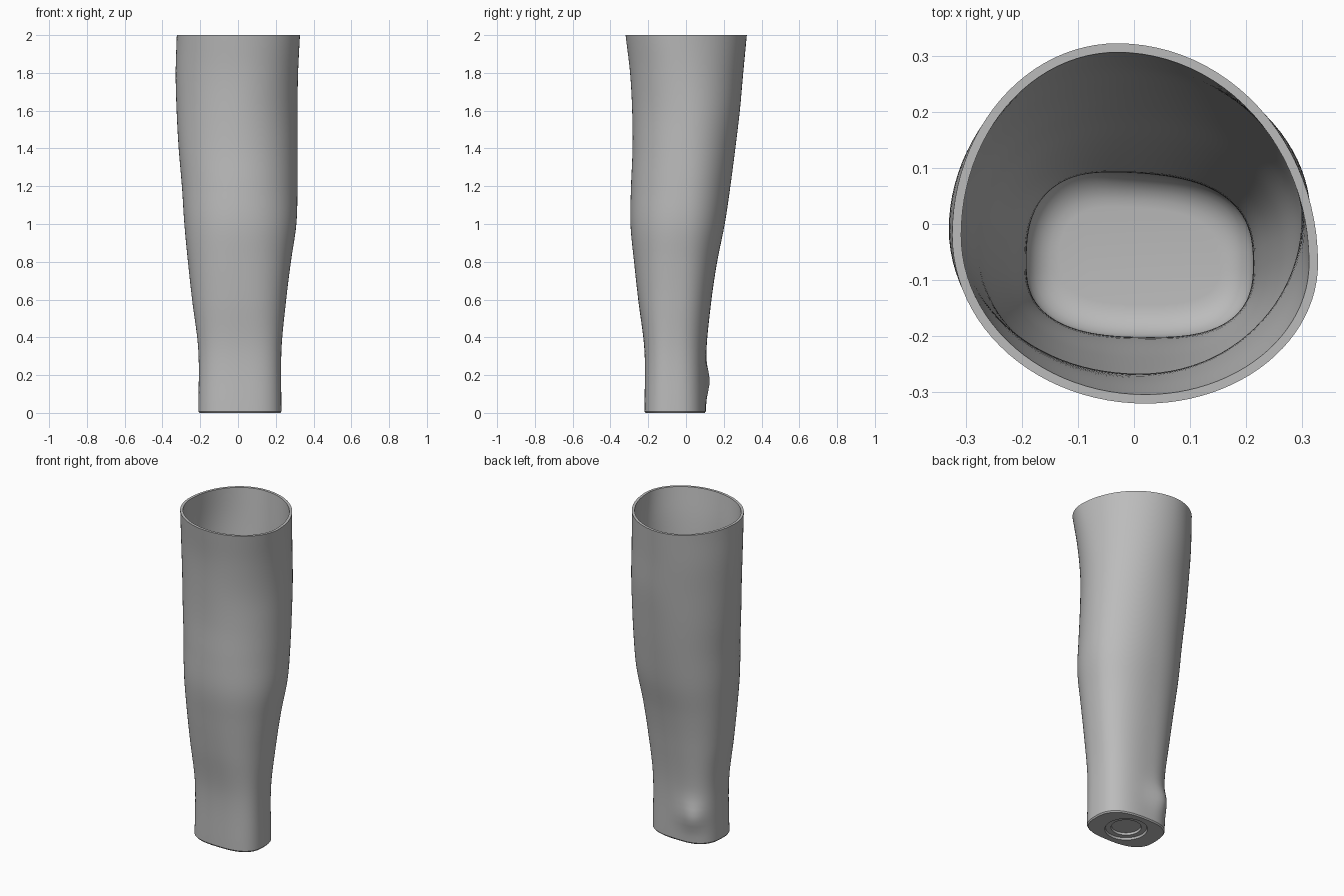
import bpy, bmesh, math

if "Cube" in bpy.data.objects:
    bpy.data.objects.remove(bpy.data.objects["Cube"])

SEG = 96       # points around each section
WALL = 0.016   # shell thickness
FLOOR = 0.05   # height of the inside floor

# Sections: z, x min, x max, y min, y max,
# then y of right/left extremes, x of back/front extremes, squareness
SECTIONS = [
    (0.0, -.21, .23, -.22, .105, -.07, -.07, -.03, .03, 2.7),
    (0.33, -.21, .23, -.22, .108, -.07, -.07, -.03, .03, 2.6),
    (0.6, -.243, .255, -.253, .135, -.05, -.06, -.02, .02, 2.4),
    (0.8, -.265, .28, -.275, .165, -.04, -.05, -.01, .01, 2.3),
    (1.0, -.284, .309, -.294, .205, -.02, -.04, 0, .01, 2.2),
    (1.2, -.297, .315, -.291, .235, 0, -.03, 0, .01, 2.1),
    (1.4, -.314, .315, -.283, .261, .01, -.02, 0, .01, 2.05),
    (1.6, -.325, .315, -.285, .285, .01, -.01, 0, .01, 2.0),
    (1.8, -.33, .318, -.296, .303, -.02, -.01, -.02, .02, 2.0),
    (2.0, -.324, .328, -.32, .322, -.07, -.02, -.03, .02, 2.0),
]


def section_at(z):
    """Smooth interpolation between the key sections."""
    last = len(SECTIONS) - 1
    i = 0
    while i < last - 1 and z > SECTIONS[i + 1][0]:
        i += 1
    p1, p2 = SECTIONS[i], SECTIONS[i + 1]
    p0, p3 = SECTIONS[max(i - 1, 0)], SECTIONS[min(i + 2, last)]
    h = p2[0] - p1[0]
    t = (z - p1[0]) / h
    out = []
    for k in range(1, len(p1)):
        m1 = (p2[k] - p0[k]) / (p2[0] - p0[0]) * h
        m2 = (p3[k] - p1[k]) / (p3[0] - p1[0]) * h
        out.append((2*t**3 - 3*t**2 + 1) * p1[k] + (t**3 - 2*t**2 + t) * m1
                   + (3*t**2 - 2*t**3) * p2[k] + (t**3 - t**2) * m2)
    return out


def outline(z, inset=0.0, shape_z=None):
    """Closed section made of four rounded quadrants, with the rear bump."""
    x0, x1, y0, y1, yr, yl, xb, xf, n = section_at(z if shape_z is None else shape_z)
    pts = []
    for i in range(SEG):
        a = 2 * math.pi * i / SEG
        c, s = math.cos(a), math.sin(a)
        cx = xb if s >= 0 else xf
        cy = yr if c >= 0 else yl
        rx = (x1 - cx if c >= 0 else cx - x0) - inset
        ry = (y1 - cy if s >= 0 else cy - y0) - inset
        x = cx + math.copysign(abs(c) ** (2 / n), c) * rx
        y = cy + math.copysign(abs(s) ** (2 / n), s) * ry
        d = (x + .1)**2 + (y - .1)**2 + (z - .17)**2
        bump = .03 * math.exp(-d / .007)
        pts.append((x - .6 * bump, y + .8 * bump, z))
    return pts


def circle(radius, z):
    return [(.01 + radius * math.cos(2 * math.pi * i / SEG),
             -.057 + radius * math.sin(2 * math.pi * i / SEG), z) for i in range(SEG)]


# Underside: stepped round recess, then the base edge
loops = [circle(.082, .025), circle(.085, .012), circle(.1, .012),
         circle(.115, .012), circle(.12, 0), outline(0, .006), outline(.008)]
# Outer wall going up, rim, inner wall coming down
STEPS = 56
loops += [outline(.008 + 1.992 * i / STEPS) for i in range(1, STEPS + 1)]
bottom = FLOOR + .06
loops += [outline(2 - (2 - bottom) * i / STEPS, WALL) for i in range(STEPS + 1)]
# Rounded corner into the inside floor
for i in range(1, 7):
    a = math.pi / 2 * i / 6
    loops.append(outline(bottom - .06 * math.sin(a), WALL + .06 * (1 - math.cos(a)), 0))

bm = bmesh.new()
rings = [[bm.verts.new(p) for p in loop] for loop in loops]
for lower, upper in zip(rings, rings[1:]):
    for i in range(SEG):
        j = (i + 1) % SEG
        bm.faces.new((lower[i], lower[j], upper[j], upper[i]))
bm.faces.new(rings[0][::-1])
bm.faces.new(rings[-1])
bmesh.ops.recalc_face_normals(bm, faces=bm.faces)

mesh = bpy.data.meshes.new("hollow_limb_sleeve")
bm.to_mesh(mesh)
bm.free()
sleeve = bpy.data.objects.new("hollow_limb_sleeve", mesh)
bpy.context.collection.objects.link(sleeve)

# Single plain grey
grey = bpy.data.materials.new("plain_grey")
grey.use_nodes = True
colour = (.5, .5, .5, 1)
grey.diffuse_color = colour
grey.node_tree.nodes["Principled BSDF"].inputs["Base Color"].default_value = colour
mesh.materials.append(grey)

bpy.ops.object.select_all(action='DESELECT')
sleeve.select_set(True)
bpy.context.view_layer.objects.active = sleeve
bpy.ops.object.shade_smooth_by_angle(angle=math.radians(35))
